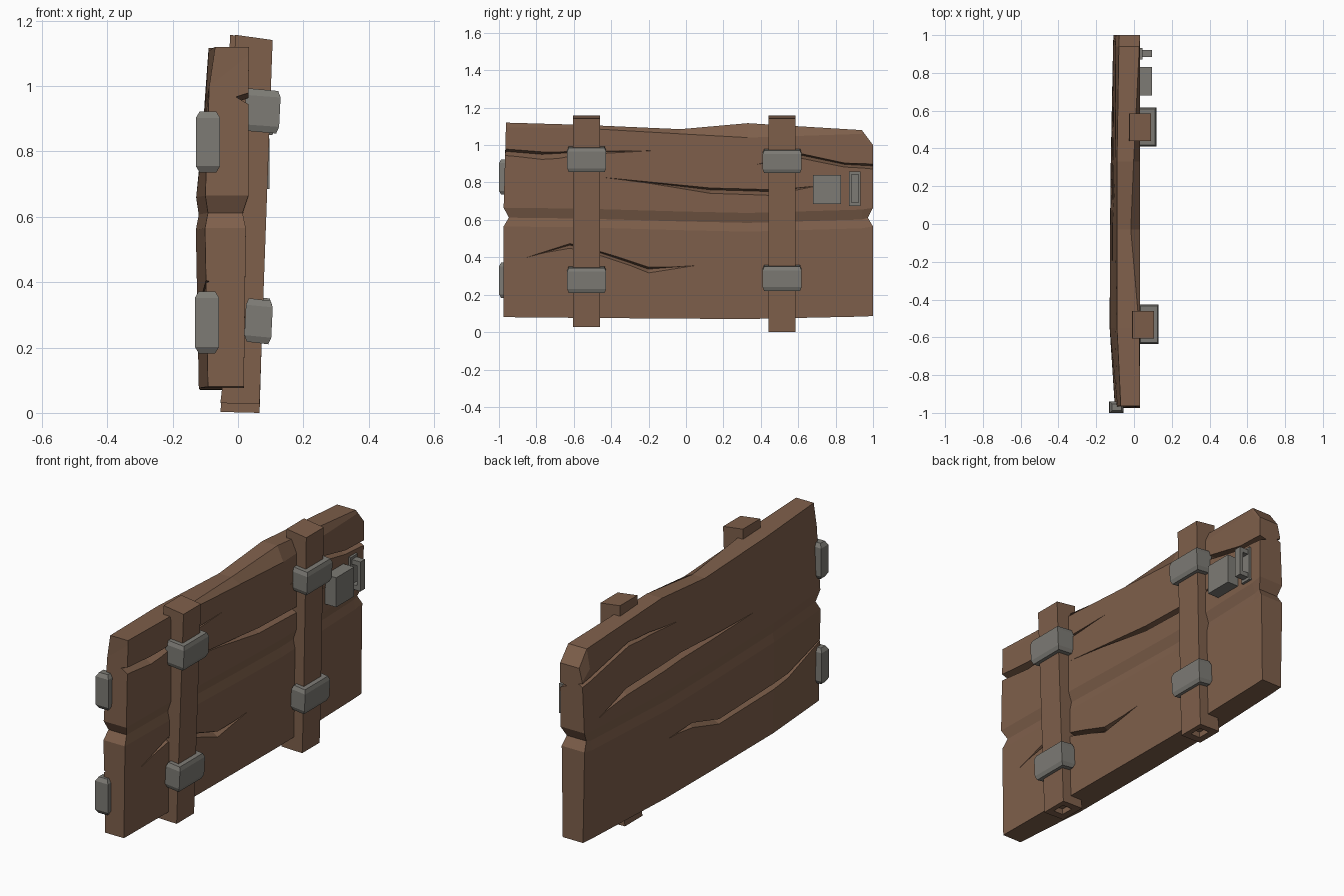
import bpy, bmesh

if "Cube" in bpy.data.objects:
    bpy.data.objects.remove(bpy.data.objects["Cube"])


def material(name, rgb):
    m = bpy.data.materials.new(name)
    m.diffuse_color = (*rgb, 1)
    m.use_nodes = True
    m.node_tree.nodes["Principled BSDF"].inputs["Base Color"].default_value = m.diffuse_color
    return m


WOOD = material("brown wood", (0.21, 0.115, 0.07))
IRON = material("grey iron", (0.205, 0.198, 0.178))


def make(name, bm, mat):
    bmesh.ops.recalc_face_normals(bm, faces=bm.faces[:])
    me = bpy.data.meshes.new(name)
    bm.to_mesh(me)
    bm.free()
    me.materials.append(mat)
    ob = bpy.data.objects.new(name, me)
    bpy.context.collection.objects.link(ob)
    return ob


def loft(name, rings, mat):
    """Closed solid through a list of equal-length point rings."""
    bm = bmesh.new()
    rs = [[bm.verts.new(p) for p in r] for r in rings]
    n = len(rs[0])
    for a, b in zip(rs, rs[1:]):
        for i in range(n):
            j = (i + 1) % n
            bm.faces.new((a[i], a[j], b[j], b[i]))
    for r in (rs[0], rs[-1]):
        if n == 3:
            bm.faces.new(r)
        else:  # ladder of quads between the two sides
            for i in range(n // 2 - 1):
                bm.faces.new((r[i], r[i + 1], r[n - 2 - i], r[n - 1 - i]))
    return make(name, bm, mat)


def rect(x0, x1, y0, y1, z, lift=0.0):
    """Horizontal ring; lift raises the x0 side."""
    return [(x0, y0, z + lift), (x1, y0, z), (x1, y1, z), (x0, y1, z + lift)]


def capped_box(name, x, y, z, cap=0.02, inset=0.008, lean=0.0):
    """Block with bevelled top and bottom, leaning towards +x as it rises."""
    def ring(h, s):
        d = lean * (h - (z[0] + z[1]) / 2)
        return rect(x[0] + s + d, x[1] - s + d, y[0] + s, y[1] - s, h, lean * 0.16)
    return loft(name, [ring(z[0], inset), ring(z[0] + cap, 0),
                       ring(z[1] - cap, 0), ring(z[1], inset)], IRON)


def box(name, x, y, z):
    return loft(name, [rect(*x, *y, h) for h in z], IRON)


# Plank panel: cross-sections along y, with a groove and an uneven top
ys = [-0.975, -0.55, -0.03, 0.33, 0.94, 1.0]
top = [1.12, 1.108, 1.085, 1.117, 1.08, 1.0]
shoulder = [1.095, 1.09, 1.06, 1.04, 1.06, 0.98]
back_shoulder = [1.0, 0.94, 0.95, 0.98, 0.98, 0.93]
groove = [0, -0.005, -0.02, -0.028, -0.01, 0]
bottom = [0.08, 0.076, 0.072, 0.07, 0.083, 0.086]
top_in = [0, 0.005, 0.05, 0.035, 0.005, 0]
back = [-0.1, -0.128, -0.126, -0.122, -0.11, -0.108]
rings = []
for i, y in enumerate(ys):
    g, b = groove[i], back[i]
    end = -1 if i == 0 else 1 if i == len(ys) - 1 else 0
    y_mid, y_top = y - end * 0.028, y + (0.012 if i == 0 else 0)
    rings.append([
        (0.018, y, bottom[i]), (0.024, y, 0.565 + g), (0.014, y_mid, 0.612 + g),
        (0.032, y, 0.665 + g), (0.033, y_top, shoulder[i]),
        (0.033 - top_in[i], y_top, top[i]),
        (max(b + 0.03, -0.09), y_top, top[i]),
        (max(b + 0.012, -0.1), y_top, back_shoulder[i]),
        (b, y, 0.665 + g), (b + 0.008, y_mid, 0.612 + g),
        (b - 0.001, y, 0.565 + g), (b + 0.008, y, bottom[i])])
panel = loft("plank_panel", rings, WOOD)

# Cracks: tapering wedges (y, z, width), zero width at the tips
front_cracks = [
    [(-1.03, 0.965, 0.035), (-0.77, 0.942, 0.042), (-0.58, 0.957, 0.022), (-0.15, 0.97, 0)],
    [(-0.5, 0.833, 0), (0.13, 0.755, 0.03), (0.45, 0.745, 0.032), (0.73, 0.785, 0)],
    [(-0.97, 0.365, 0), (-0.62, 0.458, 0.035), (-0.45, 0.415, 0.03),
     (-0.2, 0.328, 0.045), (0.18, 0.365, 0)],
    [(0.35, 0.89, 0), (0.62, 0.94, 0.025), (0.85, 0.892, 0.022), (1.05, 0.88, 0.03)]]
back_cracks = [
    [(1.05, 0.655, 0.0), (0.65, 0.75, 0.04), (0.2, 0.77, 0.035), (-0.4, 0.77, 0)],
    [(1.05, 0.9, 0.03), (0.62, 0.985, 0.035), (0.45, 0.975, 0.025), (0.1, 0.94, 0)],
    [(0.38, 0.38, 0), (0.12, 0.375, 0.03), (-0.1, 0.31, 0.03),
     (-0.68, 0.325, 0.035), (-1.03, 0.41, 0.03)]]
cutters = []
for side, surface, cracks in ((1, 0.026, front_cracks), (-1, -0.12, back_cracks)):
    for c in cracks:
        sections = []
        for y, z, w in c:
            s = surface + (0.014 if side < 0 and z > 0.7 else 0)
            out = s + side * 0.04
            deep = s + side * (-0.032 if w else 0.01)
            h = max(w, 0.004)
            sections.append([(out, y, z + h * 0.8), (out, y, z - h), (deep, y, z + h * 0.2)])
        cutters.append(loft("crack_cutter", sections, WOOD))
for c in cutters:
    c.hide_render = True
    m = panel.modifiers.new("crack", 'BOOLEAN')
    m.operation, m.solver, m.object = 'DIFFERENCE', 'EXACT', c
bpy.context.view_layer.update()
dg = bpy.context.evaluated_depsgraph_get()
cut = bpy.data.meshes.new_from_object(panel.evaluated_get(dg))
panel.modifiers.clear()
panel.data = cut
panel.data.materials.clear()
panel.data.materials.append(WOOD)
for c in cutters:
    bpy.data.objects.remove(c, do_unlink=True)

# Two leaning battens with a hollow foot, each held by two iron straps
battens = [("near", -0.605, -0.46, 0.03, 1.155, 0.066, 0.106),
           ("far", 0.44, 0.585, 0.003, 1.155, 0.066, 0.09)]
for tag, y0, y1, z0, z1, xb, xt in battens:
    foot = rect(xb - 0.12, xb, y0, y1, z0 - 0.003, 0.003)
    ym = (y0 + y1) / 2
    hole = [rect(xb - 0.085, xb - 0.03, ym - 0.035, ym + 0.035, z0 + d) for d in (0.03, 0)]
    loft(tag + "_batten", [*hole, foot,
                           rect(xb - 0.1, xb + 0.006, y0, y1, 0.2),
                           rect(xt - 0.115, xt, y0, y1, z1 - 0.014, 0.016)], WOOD)
straps = [("near_upper", -0.635, 0.855, 0.985, 0.128), ("near_lower", -0.635, 0.21, 0.343, 0.104),
          ("far_upper", 0.41, 0.85, 0.972, 0.116), ("far_lower", 0.41, 0.22, 0.35, 0.102)]
for tag, y0, z0, z1, x1 in straps:
    capped_box(tag + "_strap", (0.022, x1), (y0, y0 + 0.208), (z0, z1), lean=0.05)

# Hinge blocks on the end edge
for tag, x0, z0, z1 in (("upper", -0.129, 0.735, 0.923), ("lower", -0.132, 0.182, 0.372)):
    capped_box(tag + "_hinge", (x0, x0 + 0.074), (-1.0, -0.94), (z0, z1), inset=0.012)

# Lock box and pull handle
box("lock_box", (0.02, 0.096), (0.68, 0.83), (0.685, 0.84))
box("handle_plate", (0.02, 0.045), (0.872, 0.932), (0.675, 0.858))
hy = (0.884, 0.922)
box("handle_grip", (0.075, 0.095), hy, (0.69, 0.845))
for tag, z in (("lower", (0.69, 0.715)), ("upper", (0.82, 0.845))):
    box(tag + "_handle_arm", (0.04, 0.076), hy, z)
